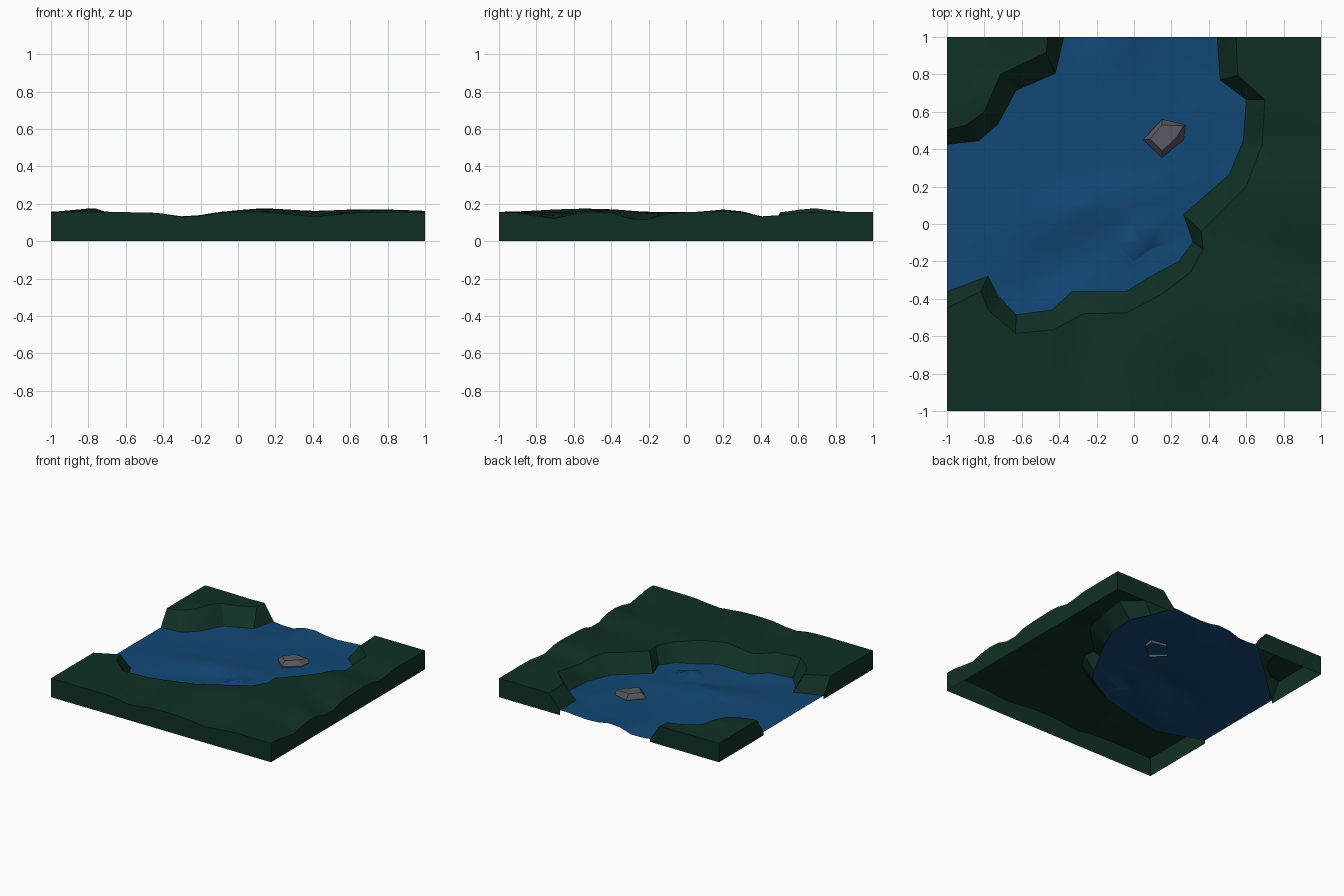
import bpy, bmesh, math
from mathutils import Vector

cube = bpy.data.objects.get("Cube")
if cube:
    bpy.data.objects.remove(cube)


def material(name, color):
    mat = bpy.data.materials.new(name)
    mat.use_nodes = True
    mat.diffuse_color = (*color, 1)
    bsdf = mat.node_tree.nodes["Principled BSDF"]
    bsdf.inputs["Base Color"].default_value = (*color, 1)
    bsdf.inputs["Roughness"].default_value = 0.9
    return mat


green = material("dark grass green", (0.005, 0.03, 0.018))
blue = material("lake blue", (0.006, 0.065, 0.18))
grey = material("stone grey", (0.1, 0.1, 0.12))

# Paired outlines: waterline and the top rim of the bank
SHORE = [(-1, -.36), (-.78, -.28), (-.73, -.38), (-.63, -.485), (-.44, -.46), (-.33, -.36),
         (-.04, -.36), (.08, -.285), (.24, -.2), (.315, -.095), (.265, .05), (.51, .265),
         (.585, .45), (.6, .665), (.46, .77), (.445, 1)]
RIM = [(-1, -.45), (-.82, -.36), (-.78, -.46), (-.635, -.585), (-.43, -.565), (-.27, -.48),
       (-.04, -.475), (.14, -.38), (.3, -.26), (.37, -.135), (.36, -.04), (.6, .2),
       (.685, .425), (.7, .665), (.555, .795), (.545, 1)]
HILL_SHORE = [(-1, .425), (-.83, .445), (-.73, .53), (-.63, .715), (-.42, .805), (-.375, 1)]
HILL_RIM = [(-1, .505), (-.9, .527), (-.8, .6), (-.715, .8), (-.47, .917), (-.46, 1)]

# Ripples in the surfaces: x, y, radius across, radius along, heading in degrees, height
LAND_BUMPS = [(-.27, -.8, .12, .6, 90, -.03), (.15, -.55, .2, .3, 90, .02), (.4, -.95, .15, .2, 90, -.025),
              (1, -.72, .08, .3, 135, -.035), (1, -.25, .1, .25, 150, -.045), (.85, .43, .1, .4, 0, -.03),
              (.75, .22, .12, .3, 0, .015), (-.78, .68, .12, .15, 0, .02), (-.6, .9, .1, .1, 0, -.01),
              (.7, -.42, .15, .25, 0, .018)]
WATER_BUMPS = [(-.2, .1, .1, .45, 12, .025), (-.4, -.22, .12, .35, 30, -.02), (.04, -.08, .06, .15, 38, .035),
               (.08, -.16, .04, .12, 38, -.015), (-.05, 1, .12, .12, 0, .03), (-.22, 1, .08, .12, 0, -.02),
               (.4, 1, .12, .12, 0, .015), (.35, .55, .15, .2, 60, .01)]


def surface(base, bumps, x, y):
    z = base
    for cx, cy, across, along, heading, height in bumps:
        a = math.radians(heading)
        u = (x - cx) * math.cos(a) + (y - cy) * math.sin(a)
        v = (y - cy) * math.cos(a) - (x - cx) * math.sin(a)
        z += height * math.exp(-(u / along) ** 2 - (v / across) ** 2)
    return z


def on_border(edge):
    return any(all(abs(v.co[i] - side) < 1e-4 for v in edge.verts) for i in (0, 1) for side in (-1, 1))


def finish(name, bm, mat, angle=None):
    mesh = bpy.data.meshes.new(name)
    bm.to_mesh(mesh)
    bm.free()
    mesh.materials.append(mat)
    obj = bpy.data.objects.new(name, mesh)
    bpy.context.collection.objects.link(obj)
    if angle:
        bpy.ops.object.select_all(action="DESELECT")
        obj.select_set(True)
        bpy.context.view_layer.objects.active = obj
        bpy.ops.object.shade_smooth_by_angle(angle=math.radians(angle))
    return obj


def terrain(name, outline, level, mat, strip=None, walls=False):
    """Fill an outline, add its bank strip, cut it to a grid and drape it.
    While flat, z is the blend from water (0) to land (1)."""
    bm = bmesh.new()
    bm.faces.new([bm.verts.new((x, y, level)) for x, y in outline])
    if strip:
        rim, shore = strip
        top = [bm.verts.new((x, y, 1)) for x, y in rim]
        low = [bm.verts.new((x, y, 0)) for x, y in shore]
        for i in range(len(rim) - 1):
            bm.faces.new((top[i], top[i + 1], low[i + 1], low[i]))
        bmesh.ops.remove_doubles(bm, verts=bm.verts[:], dist=1e-5)
    bmesh.ops.triangulate(bm, faces=bm.faces[:], ngon_method="EAR_CLIP")
    for normal in ((1, 0, 0), (0, 1, 0)):
        for i in range(-9, 10):
            geom = bm.verts[:] + bm.edges[:] + bm.faces[:]
            bmesh.ops.bisect_plane(bm, geom=geom, dist=1e-5,
                                   plane_co=Vector(normal) * i / 10, plane_no=normal)
    for v in bm.verts:
        x, y, t = v.co
        v.co.z = (1 - t) * surface(.028, WATER_BUMPS, x, y) + t * surface(.155, LAND_BUMPS, x, y)
    bmesh.ops.triangulate(bm, faces=bm.faces[:])
    for f in bm.faces:
        f.normal_update()
        if f.normal.z < 0:
            f.normal_flip()
    # Outer walls down to the ground, left open underneath
    if walls:
        edges = [e for e in bm.edges if e.is_boundary and on_border(e)]
        new = bmesh.ops.extrude_edge_only(bm, edges=edges)["geom"]
        for v in new:
            if isinstance(v, bmesh.types.BMVert):
                v.co.z = 0
        for f in new:
            if isinstance(f, bmesh.types.BMFace):
                f.normal_update()
                if f.normal.dot(f.calc_center_median()) < 0:
                    f.normal_flip()
    return finish(name, bm, mat, 28)


# Land with its bank, the corner hill, and the lake between them
terrain("land", [(-1, -1), (1, -1), (1, 1)] + RIM[::-1], 1, green, (RIM, SHORE), True)
terrain("corner_hill", HILL_RIM + [(-1, 1)], 1, green, (HILL_RIM, HILL_SHORE), True)
terrain("lake", SHORE + HILL_SHORE[::-1], 0, blue)

# Faceted rock standing in the water, open underneath
ROCK = [(.05, .45), (.15, .355), (.265, .45), (.275, .53), (.15, .56)]
ROCK_TOP = [(.085, .455), (.15, .39), (.225, .46), (.265, .525), (.15, .53)]
bm = bmesh.new()
low = [bm.verts.new((x, y, .01)) for x, y in ROCK]
mid = [bm.verts.new((x, y, .04)) for x, y in ROCK]
top = [bm.verts.new((x, y, .075)) for x, y in ROCK_TOP]
for a, b in ((low, mid), (mid, top)):
    for i in range(5):
        j = (i + 1) % 5
        bm.faces.new((a[i], a[j], b[j], b[i]))
bm.faces.new(top)
finish("rock", bm, grey)
